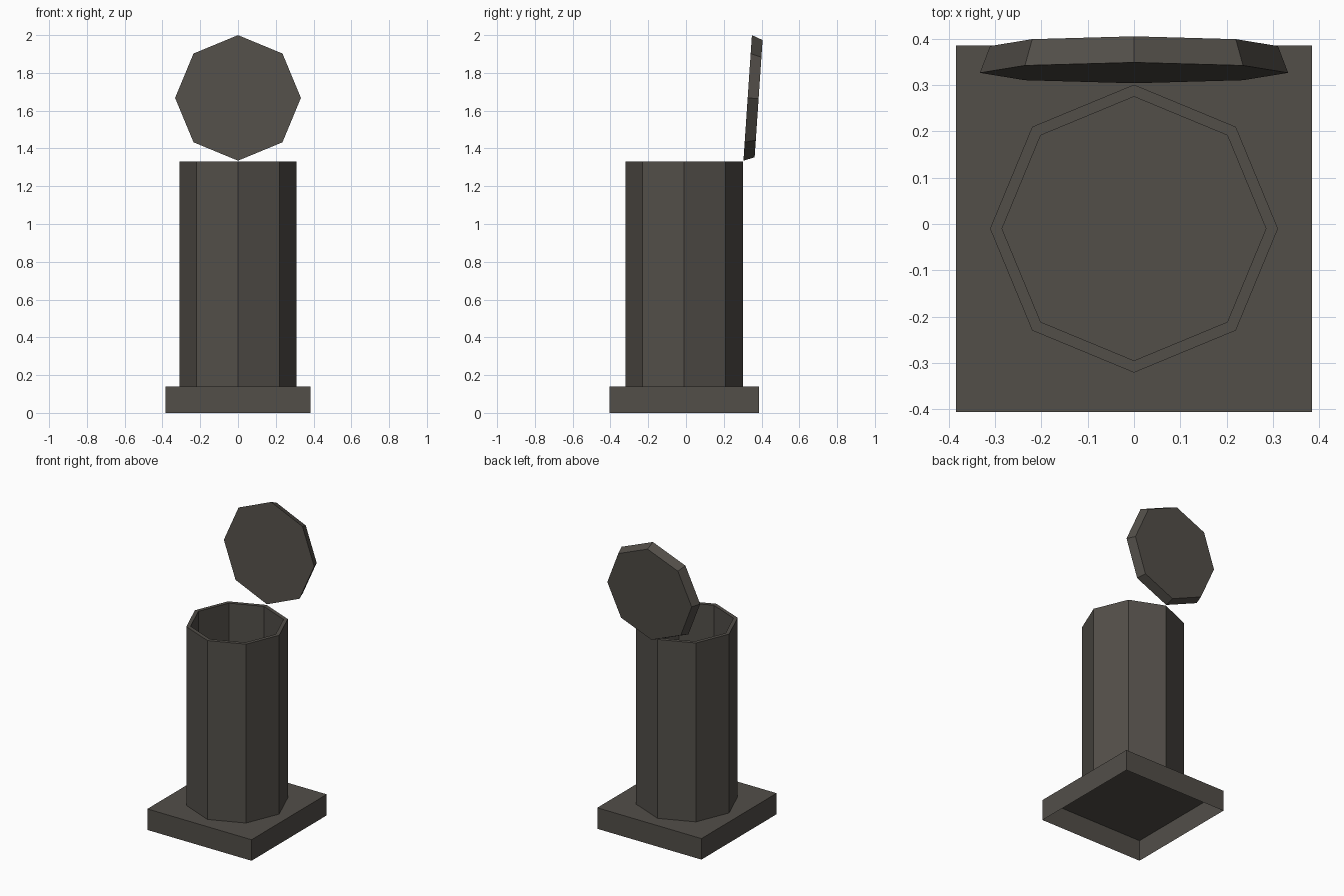
import bpy, bmesh, math
from mathutils import Vector

if "Cube" in bpy.data.objects:
    bpy.data.objects.remove(bpy.data.objects["Cube"])

iron = bpy.data.materials.new("dark warm grey")
iron.diffuse_color = (0.085, 0.077, 0.066, 1)
iron.use_nodes = True
iron.node_tree.nodes["Principled BSDF"].inputs["Base Color"].default_value = iron.diffuse_color


def octagon(bm, centre, radius, u, v):
    """Ring of eight vertices in the plane spanned by u and v."""
    c = Vector(centre)
    return [bm.verts.new(c + radius * (math.cos(a) * Vector(u) + math.sin(a) * Vector(v)))
            for a in (i * math.pi / 4 for i in range(8))]


def bridge(bm, a, b):
    n = len(a)
    for i in range(n):
        j = (i + 1) % n
        bm.faces.new((a[i], a[j], b[j], b[i]))


def finish(bm, name, recalc=True):
    if recalc:
        bmesh.ops.recalc_face_normals(bm, faces=bm.faces)
    mesh = bpy.data.meshes.new(name)
    bm.to_mesh(mesh)
    bm.free()
    mesh.materials.append(iron)
    obj = bpy.data.objects.new(name, mesh)
    bpy.context.collection.objects.link(obj)
    return obj


X, Y = (1, 0, 0), (0, 1, 0)
CY = -0.01          # centre line of base and tube
BASE_TOP, TUBE_TOP = 0.14, 1.332

# Square base: a thin shell, open underneath
bm = bmesh.new()
bmesh.ops.create_cube(bm, size=1)
bmesh.ops.scale(bm, vec=(0.768, 0.792, BASE_TOP), verts=bm.verts)
bmesh.ops.translate(bm, vec=(0, CY, BASE_TOP / 2), verts=bm.verts)
bottom = [f for f in bm.faces if f.normal.z < -0.9]
bmesh.ops.delete(bm, geom=bottom, context='FACES_ONLY')
finish(bm, "base", recalc=False)

# Hollow eight-sided tube standing on the base
bm = bmesh.new()
rings = [octagon(bm, (0, CY, z), r, X, Y) for r, z in
         ((0.311, BASE_TOP), (0.311, TUBE_TOP), (0.285, TUBE_TOP), (0.285, BASE_TOP))]
for a, b in zip(rings, rings[1:]):
    bridge(bm, a, b)
finish(bm, "tube", recalc=False)

# Open lid: tapered octagonal plate, tipped back from the rear rim
bm = bmesh.new()
up = Vector((0, 0.045, 0.665)).normalized()
out = Vector((0, up.z, -up.y))
front_centre = Vector((0, 0.3265, 1.6675))
front = octagon(bm, front_centre, 0.333, X, up)
back = octagon(bm, front_centre + 0.058 * out, 0.311, X, up)
bridge(bm, front, back)
bm.faces.new(front)
bm.faces.new(back)
finish(bm, "lid")
